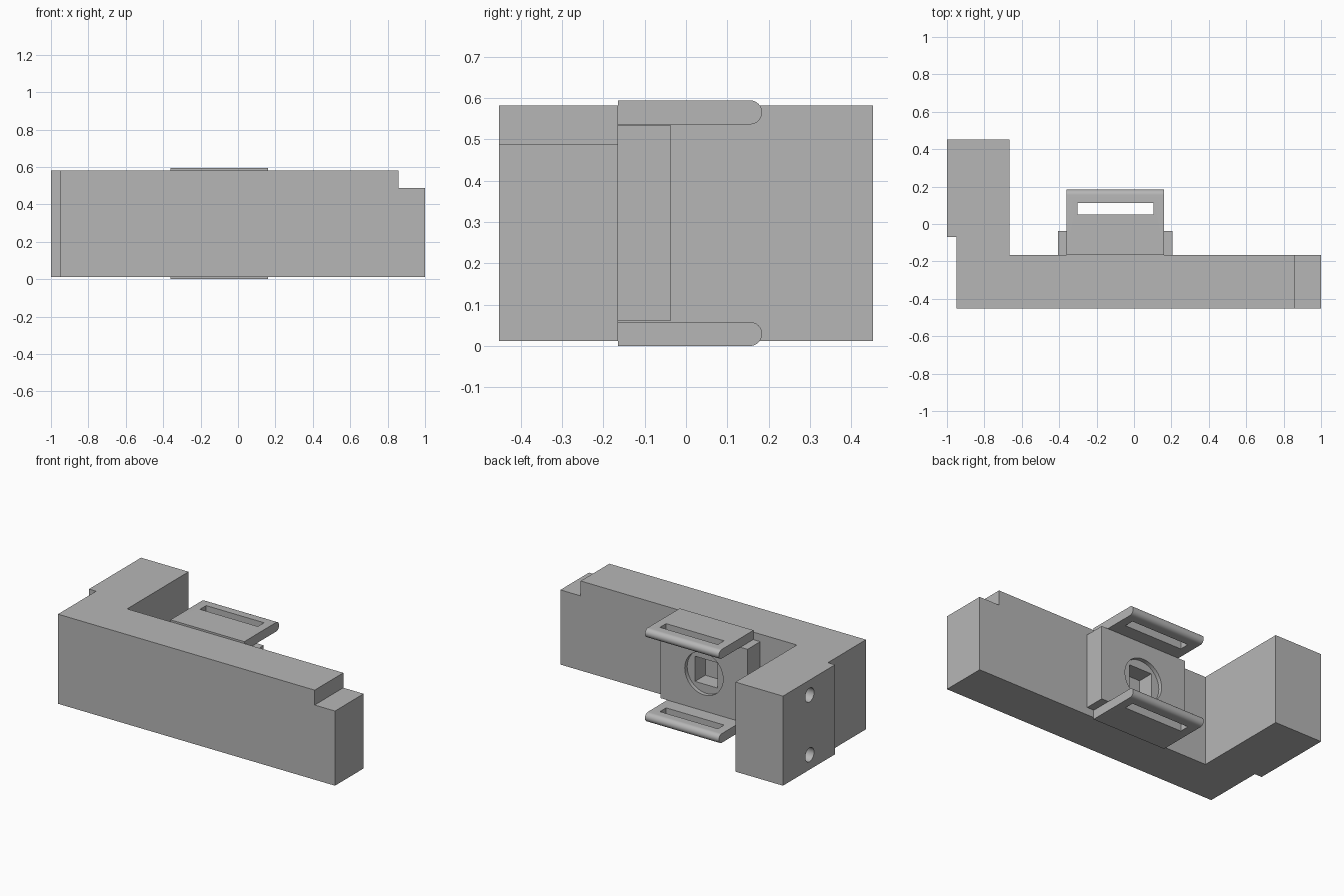
import bpy, bmesh, math
from mathutils import Vector, Matrix

cube = bpy.data.objects.get("Cube")
if cube:
    bpy.data.objects.remove(cube, do_unlink=True)

grey = bpy.data.materials.new("plain grey")
grey.use_nodes = True
colour = (0.47, 0.47, 0.47, 1)
grey.diffuse_color = colour
grey.node_tree.nodes["Principled BSDF"].inputs["Base Color"].default_value = colour


def finish(name, bm):
    bmesh.ops.recalc_face_normals(bm, faces=bm.faces)
    mesh = bpy.data.meshes.new(name)
    bm.to_mesh(mesh)
    bm.free()
    mesh.materials.append(grey)
    obj = bpy.data.objects.new(name, mesh)
    bpy.context.collection.objects.link(obj)
    return obj


def prism(name, points, direction):
    """Extrude a flat outline of 3D points along a direction."""
    bm = bmesh.new()
    face = bm.faces.new([bm.verts.new(p) for p in points])
    moved = bmesh.ops.extrude_face_region(bm, geom=[face])["geom"]
    verts = [v for v in moved if isinstance(v, bmesh.types.BMVert)]
    bmesh.ops.translate(bm, verts=verts, vec=Vector(direction))
    return finish(name, bm)


def box(name, x0, x1, y0, y1, z0, z1):
    corners = [(x0, y0, z0), (x1, y0, z0), (x1, y1, z0), (x0, y1, z0)]
    return prism(name, corners, (0, 0, z1 - z0))


def cylinder(name, centre, radius, depth, axis):
    bm = bmesh.new()
    turn = Matrix.Rotation(math.pi / 2, 4, axis)
    bmesh.ops.create_cone(bm, cap_ends=True, segments=40, radius1=radius,
                          radius2=radius, depth=depth,
                          matrix=Matrix.Translation(centre) @ turn)
    return finish(name, bm)


def cut(target, cutter):
    cutter.hide_render = True
    mod = target.modifiers.new("cut", "BOOLEAN")
    mod.operation = "DIFFERENCE"
    mod.solver = "EXACT"
    mod.object = cutter
    bpy.context.view_layer.objects.active = target
    bpy.ops.object.modifier_apply(modifier=mod.name)
    bpy.data.objects.remove(cutter, do_unlink=True)


def smooth(obj):
    bpy.ops.object.select_all(action="DESELECT")
    obj.select_set(True)
    bpy.context.view_layer.objects.active = obj
    bpy.ops.object.shade_smooth_by_angle(angle=math.radians(30))


low, high, mid = 0.012, 0.582, 0.297
back = -0.165

# L-shaped body with a stepped end and two blind screw holes
outline = [(-1, 0.453), (-0.665, 0.453), (-0.665, back), (1, back),
           (1, -0.453), (-0.95, -0.453), (-0.95, -0.07), (-1, -0.07)]
body = prism("body", [(x, y, low) for x, y in outline], (0, 0, high - low))
cut(body, box("step_cutter", 0.857, 1.1, -0.6, 0, 0.487, 0.7))
for side in (-1, 1):
    cut(body, cylinder("hole_cutter", (-1, 0.185, mid + side * 0.19), 0.044, 0.4, "Y"))
smooth(body)

# Mounting plate with a round recess and a square socket
centre_x = -0.1
plate = box("mounting_plate", -0.407, 0.207, back, -0.037, 0.06, 0.534)
cut(plate, cylinder("recess_cutter", (centre_x, -0.037, mid), 0.135, 0.05, "X"))
cut(plate, box("socket_cutter", centre_x - 0.08, centre_x + 0.08, -0.3, 0.1,
               mid - 0.08, mid + 0.08))
smooth(plate)

# Slotted flanges with rounded ends, above and below the plate
radius = 0.029
for name, z in (("lower_flange", radius), ("upper_flange", 2 * mid - radius)):
    tip = 0.184 - radius
    profile = [(back, z + radius), (back, z - radius)]
    for i in range(17):
        a = -math.pi / 2 + math.pi * i / 16
        profile.append((tip + radius * math.cos(a), z + radius * math.sin(a)))
    flange = prism(name, [(-0.36, y, h) for y, h in profile], (0.52, 0, 0))
    cut(flange, box("slot_cutter", -0.303, 0.105, 0.05, 0.112, z - 0.1, z + 0.1))
    smooth(flange)
